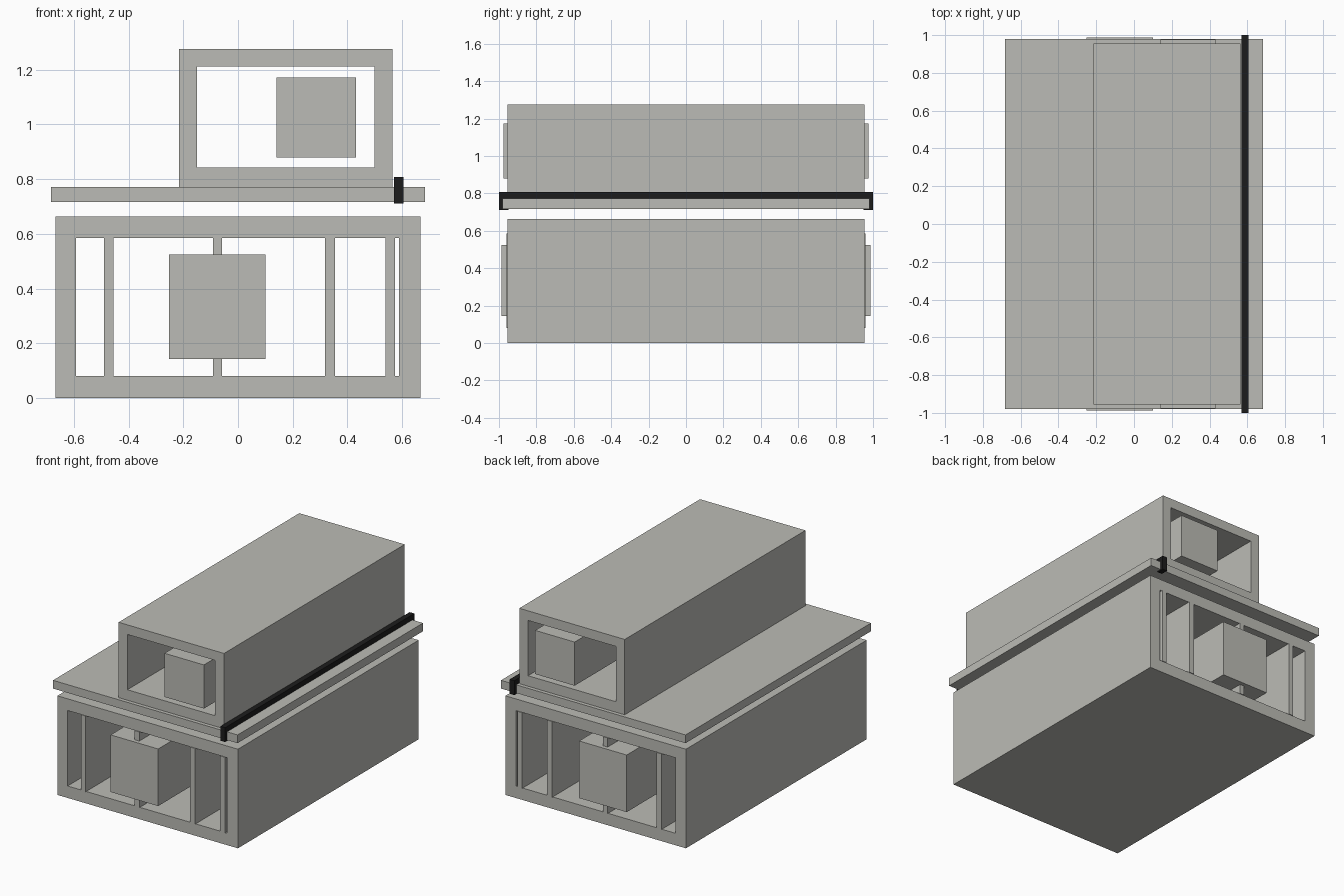
import bpy, bmesh

if "Cube" in bpy.data.objects:
    bpy.data.objects.remove(bpy.data.objects["Cube"])


def material(name, rgb):
    m = bpy.data.materials.new(name)
    m.diffuse_color = (*rgb, 1)
    m.use_nodes = True
    m.node_tree.nodes["Principled BSDF"].inputs["Base Color"].default_value = m.diffuse_color
    return m


GREY = material("warm grey", (0.50, 0.50, 0.465))
BLACK = material("black", (0.012, 0.012, 0.012))


def finish(name, bm, mat):
    bmesh.ops.recalc_face_normals(bm, faces=bm.faces)
    me = bpy.data.meshes.new(name)
    bm.to_mesh(me)
    bm.free()
    me.materials.append(mat)
    ob = bpy.data.objects.new(name, me)
    bpy.context.collection.objects.link(ob)
    return ob


def box(name, x0, x1, y0, y1, z0, z1, mat=GREY):
    bm = bmesh.new()
    bmesh.ops.create_cube(bm, size=1)
    for v in bm.verts:
        v.co = ((x0 + x1) / 2 + v.co.x * (x1 - x0),
                (y0 + y1) / 2 + v.co.y * (y1 - y0),
                (z0 + z1) / 2 + v.co.z * (z1 - z0))
    return finish(name, bm, mat)


def tube(name, outer, inner, half):
    """Rectangular tube open at both ends; rectangles are x0, x1, z0, z1."""
    bm = bmesh.new()

    def ring(rect, y):
        x0, x1, z0, z1 = rect
        return [bm.verts.new((x, y, z)) for x, z in
                ((x0, z0), (x1, z0), (x1, z1), (x0, z1))]

    rings = [ring(outer, -half), ring(outer, half), ring(inner, half), ring(inner, -half)]
    for i in range(4):
        a, b = rings[i], rings[(i + 1) % 4]
        for j in range(4):
            k = (j + 1) % 4
            bm.faces.new((a[j], a[k], b[k], b[j]))
    return finish(name, bm, GREY)


# Lower storey: open tube, partition walls and long inner block
tube("lower_shell", (-0.668, 0.668, 0.0, 0.663), (-0.592, 0.588, 0.08, 0.585), 0.955)
for i, (x0, x1) in enumerate(((-0.49, -0.455), (-0.092, -0.058),
                              (0.318, 0.355), (0.54, 0.575))):
    box(f"partition_wall_{i + 1}", x0, x1, -0.96, 0.96, 0.079, 0.586)
box("lower_core", -0.252, 0.10, -0.987, 0.987, 0.143, 0.525)

# Floating deck slab
box("deck_slab", -0.683, 0.683, -0.98, 0.98, 0.717, 0.772)

# Upper storey
tube("upper_shell", (-0.215, 0.565, 0.772, 1.276), (-0.15, 0.5, 0.842, 1.212), 0.955)
box("upper_core", 0.14, 0.432, -0.977, 0.977, 0.88, 1.172)

# Black rail along the deck with ends clamped round its edges
box("rail", 0.57, 0.605, -1.0, 1.0, 0.772, 0.807, BLACK)
for side, s in (("front", -1), ("back", 1)):
    y0, y1 = sorted((s * 0.98, s * 1.0))
    box(f"rail_{side}_clamp", 0.57, 0.605, y0, y1, 0.711, 0.772, BLACK)
    y0, y1 = sorted((s * 0.95, s * 0.98))
    box(f"rail_{side}_hook", 0.57, 0.605, y0, y1, 0.711, 0.717, BLACK)
